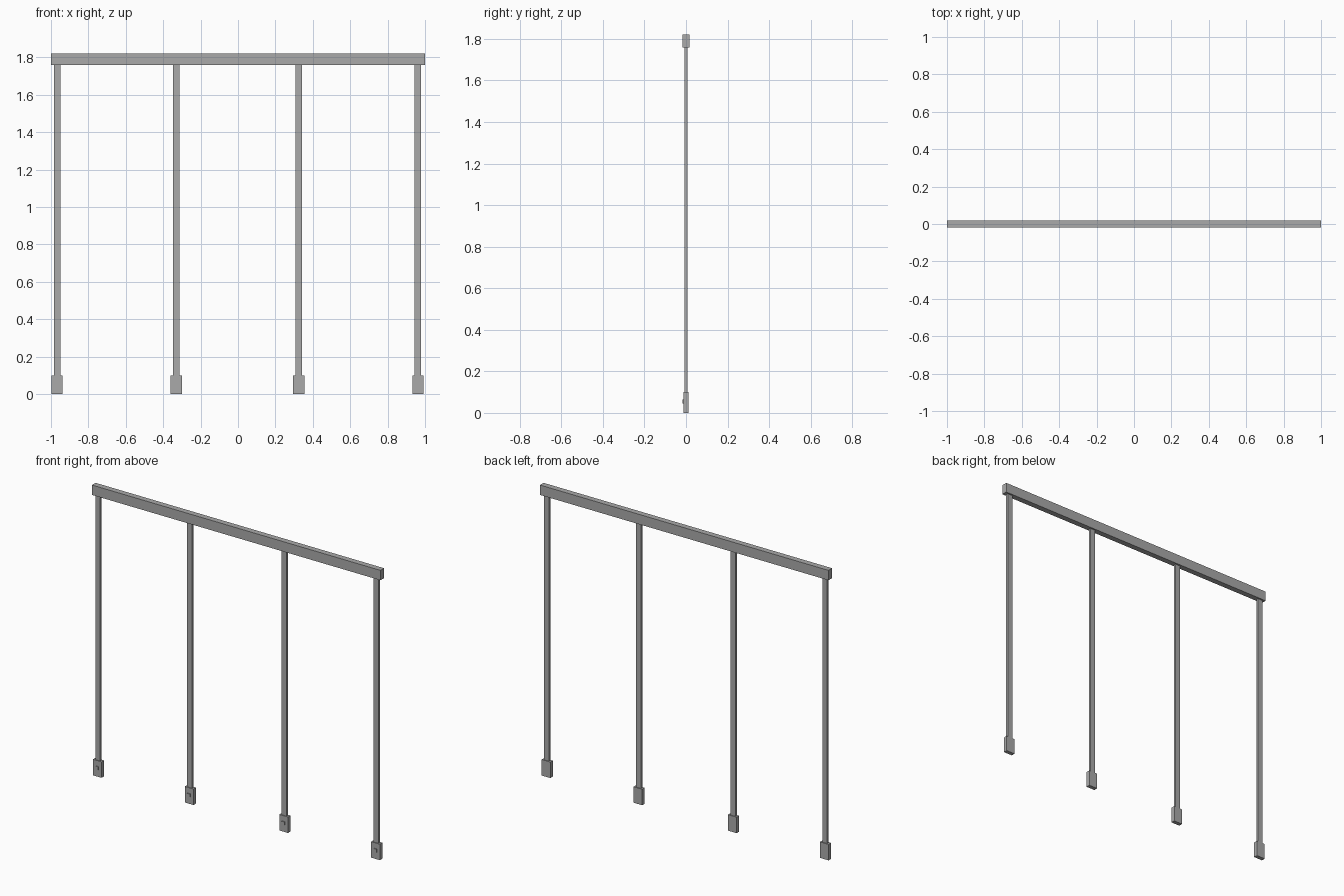
import bpy

if "Cube" in bpy.data.objects:
    bpy.data.objects.remove(bpy.data.objects["Cube"])

# One flat metal grey
grey = bpy.data.materials.new("metal grey")
grey.diffuse_color = (0.4, 0.4, 0.4, 1)
grey.use_nodes = True
grey.node_tree.nodes["Principled BSDF"].inputs["Base Color"].default_value = grey.diffuse_color


def box(name, lo, hi):
    """Axis-aligned box between two corners."""
    bpy.ops.mesh.primitive_cube_add(size=1, location=[(a + b) / 2 for a, b in zip(lo, hi)])
    ob = bpy.context.object
    ob.name = name
    ob.scale = [b - a for a, b in zip(lo, hi)]
    bpy.ops.object.transform_apply(location=False, rotation=False, scale=True)
    ob.data.materials.append(grey)
    return ob


# Top rail
box("top_rail", (-1, -0.018, 1.758), (1, 0.018, 1.82))

# Hanging posts, each with a foot block and a small front button
for i, x in enumerate((-0.967, -0.33, 0.325, 0.962), 1):
    box(f"post_{i}", (x - 0.017, -0.0075, 0.098), (x + 0.017, 0.0075, 1.76))
    box(f"foot_block_{i}", (x - 0.03, -0.0125, 0), (x + 0.03, 0.0125, 0.1))
    box(f"foot_button_{i}", (x - 0.01, -0.018, 0.045), (x + 0.01, -0.012, 0.065))
